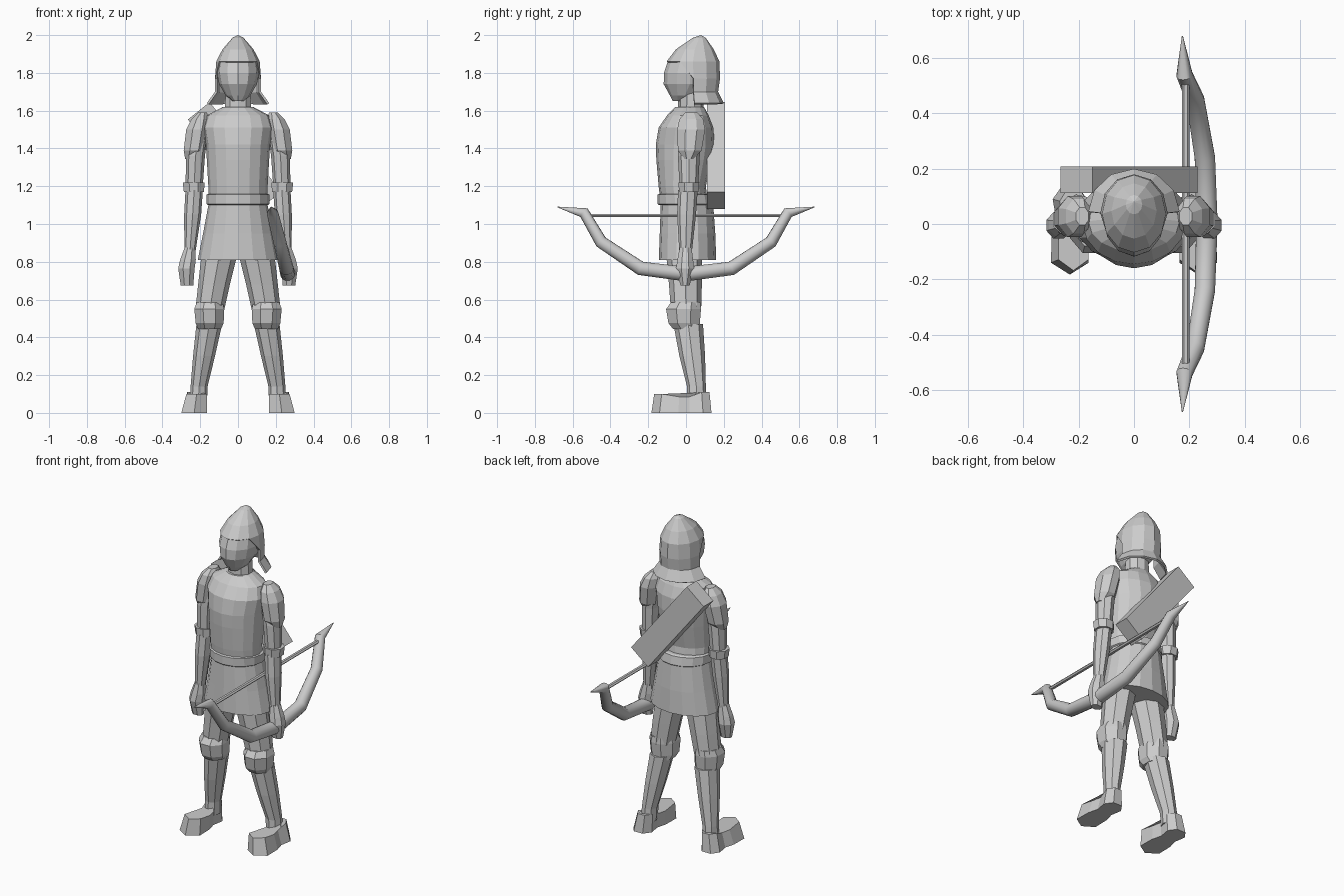
import bpy, bmesh, math
from mathutils import Vector

if "Cube" in bpy.data.objects:
    bpy.data.objects.remove(bpy.data.objects["Cube"])

grey = bpy.data.materials.new("light_grey")
grey.diffuse_color = (0.6, 0.6, 0.6, 1)
grey.use_nodes = True
grey.node_tree.nodes["Principled BSDF"].inputs["Base Color"].default_value = grey.diffuse_color


def finish(bm, name):
    bmesh.ops.recalc_face_normals(bm, faces=bm.faces)
    me = bpy.data.meshes.new(name)
    bm.to_mesh(me)
    bm.free()
    me.materials.append(grey)
    ob = bpy.data.objects.new(name, me)
    bpy.context.collection.objects.link(ob)
    return ob


def skin(name, rings):
    """Join equal rings of points into a capped solid."""
    bm = bmesh.new()
    rows = [[bm.verts.new(p) for p in r] for r in rings]
    n = len(rows[0])
    for a, b in zip(rows, rows[1:]):
        for i in range(n):
            j = (i + 1) % n
            bm.faces.new((a[i], a[j], b[j], b[i]))
    bm.faces.new(rows[0])
    bm.faces.new(rows[-1])
    return finish(bm, name)


def loft(name, secs, n=8, side=1, turn=0.0):
    """secs: (z, centre x, centre y, radius x, radius y) of level ellipses."""
    return skin(name, [[(side * (cx + rx * math.sin(turn + k * math.tau / n)),
                         cy - ry * math.cos(turn + k * math.tau / n), z)
                        for k in range(n)] for z, cx, cy, rx, ry in secs])


# Body
loft("torso", [(1.12, 0, -.01, .155, .125), (1.20, 0, -.02, .157, .125),
               (1.34, 0, -.01, .165, .147), (1.42, 0, -.005, .17, .155),
               (1.51, 0, .0, .185, .145), (1.575, 0, .01, .165, .11),
               (1.62, 0, .02, .08, .075)], 16)
loft("belt", [(1.10, 0, .0, .158, .145), (1.105, 0, .0, .166, .15),
              (1.155, 0, -.005, .166, .145), (1.16, 0, -.005, .155, .135)], 16)
loft("tunic_skirt", [(.81, 0, .008, .213, .152), (.95, 0, .008, .185, .147),
                     (1.12, 0, .005, .153, .138)], 16)
loft("neck", [(1.58, 0, .025, .075, .07), (1.71, 0, .025, .068, .065)], 10)

# Head, chin to brow
loft("head", [(1.65, 0, -.02, .03, .05), (1.68, 0, -.005, .065, .08),
              (1.74, 0, .02, .1, .138), (1.80, 0, .025, .112, .142),
              (1.87, 0, .035, .105, .128)], 12)

# Helmet: dome over the whole head, open at the face, flared neck guard
bm = bmesh.new()
N = 12
levels = [(1.985, .07, .03, .035), (1.925, .047, .082, .1), (1.86, .037, .115, .14),
          (1.77, .04, .122, .14), (1.70, .04, .122, .13), (1.64, .045, .165, .155)]
rows = []
for z, cy, rx, ry in levels:
    rows.append([bm.verts.new((rx * math.sin(k * math.tau / N),
                               cy - ry * math.cos(k * math.tau / N), z)) for k in range(N)])
apex = bm.verts.new((0, .08, 2.0))
for k in range(N):
    j = (k + 1) % N
    bm.faces.new((apex, rows[0][k], rows[0][j]))
    for r in range(len(rows) - 1):
        if r < 2 or 3 <= k < 9:
            bm.faces.new((rows[r][k], rows[r][j], rows[r + 1][j], rows[r + 1][k]))
for k, j in ((2, 3), (10, 9)):          # slanted cheek edge
    bm.faces.new((rows[2][k], rows[2][j], rows[3][j]))
bmesh.ops.delete(bm, geom=[v for v in bm.verts if not v.link_faces], context='VERTS')
helmet = finish(bm, "helmet")
mod = helmet.modifiers.new("thickness", 'SOLIDIFY')
mod.thickness = .012
mod.offset = -1

for side, tag in ((1, "left"), (-1, "right")):
    # Legs
    loft(tag + "_thigh", [(.54, .15, 0, .076, .08), (.68, .127, -.003, .084, .087),
                          (.84, .098, -.01, .095, .095)], 8, side)
    loft(tag + "_knee_guard", [(.445, .15, .003, .066, .078), (.475, .15, -.01, .08, .09),
                               (.55, .152, -.013, .086, .1), (.585, .15, -.002, .074, .084)],
         8, side, math.pi / 8)
    loft(tag + "_shin", [(.06, .21, .057, .046, .052), (.14, .206, .055, .045, .05),
                         (.30, .18, .033, .058, .068), (.47, .152, .012, .068, .078)], 8, side)
    # Boot: rounded sole outline, narrower raised top
    sole = [(0, -.183), (.068, -.14), (.066, -.04), (.05, .02), (.062, .09), (.03, .135),
            (-.03, .135), (-.062, .09), (-.05, .02), (-.066, -.04), (-.068, -.14)]
    top = [(.8 * x, y * .92, .10 if y < -.1 else .085 if y < .05 else .11) for x, y in sole]
    skin(tag + "_boot", [[(side * (.232 + x), y, 0) for x, y in sole],
                         [(side * (.219 + x), y, z) for x, y, z in top]])
    # Arms
    loft(tag + "_upper_arm", [(1.18, .233, .015, .045, .048), (1.36, .225, .015, .05, .058),
                              (1.55, .195, .025, .045, .06)], 8, side)
    loft(tag + "_shoulder_guard", [(1.345, .25, .015, .032, .03), (1.39, .232, .02, .06, .068),
                                   (1.50, .215, .027, .064, .08), (1.555, .2, .028, .05, .068),
                                   (1.59, .187, .028, .025, .035)], 8, side, math.pi / 8)
    loft(tag + "_elbow_band", [(1.17, .233, .015, .058, .056), (1.22, .235, .015, .062, .06)],
         8, side, math.pi / 8)
    loft(tag + "_forearm", [(.86, .254, -.002, .03, .034), (1.05, .24, .003, .045, .05),
                            (1.18, .232, .01, .046, .052)], 8, side)
    loft(tag + "_hand", [(.675, .27, -.005, .036, .026), (.765, .273, -.005, .047, .052),
                         (.81, .265, -.004, .045, .045), (.875, .255, -.002, .03, .034)],
         8, side, math.pi / 8)

# Quiver slung diagonally across the back
bm = bmesh.new()
bmesh.ops.create_cube(bm, size=1)
bmesh.ops.scale(bm, vec=(.608, .095, .147), verts=bm.verts)
quiver = finish(bm, "quiver")
quiver.location = (-.018, .16, 1.362)
quiver.rotation_euler = (0, math.atan2(.475, .38), 0)

# Bow: swept tube in a slightly tilted plane, half path mirrored
half = [(.68, 1.09, .002), (.54, 1.06, .03), (.45, .905, .034), (.24, .765, .038)]
path = [(-y, z, r) for y, z, r in half] + [(0, .735, .04)] + half[::-1]
pts = [Vector((.18 + (1.07 - z) * .25, y, z)) for y, z, r in path]
normal = Vector((1, 0, .25)).normalized()
rings = []
for i, p in enumerate(pts):
    t = (pts[min(i + 1, len(pts) - 1)] - pts[max(i - 1, 0)]).normalized()
    b = t.cross(normal)
    rings.append([p + path[i][2] * (normal * math.cos(a) + b * math.sin(a))
                  for a in (k * math.tau / 12 for k in range(12))])
bow = skin("bow", rings)
bpy.context.view_layer.objects.active = bow
bow.select_set(True)
bpy.ops.object.shade_smooth_by_angle(angle=math.radians(40))

# Bowstring
skin("bowstring", [[(.187 + .014 * math.cos(k * math.tau / 6), y,
                     1.045 + .01 * math.sin(k * math.tau / 6)) for k in range(6)]
                   for y in (-.53, .53)])
